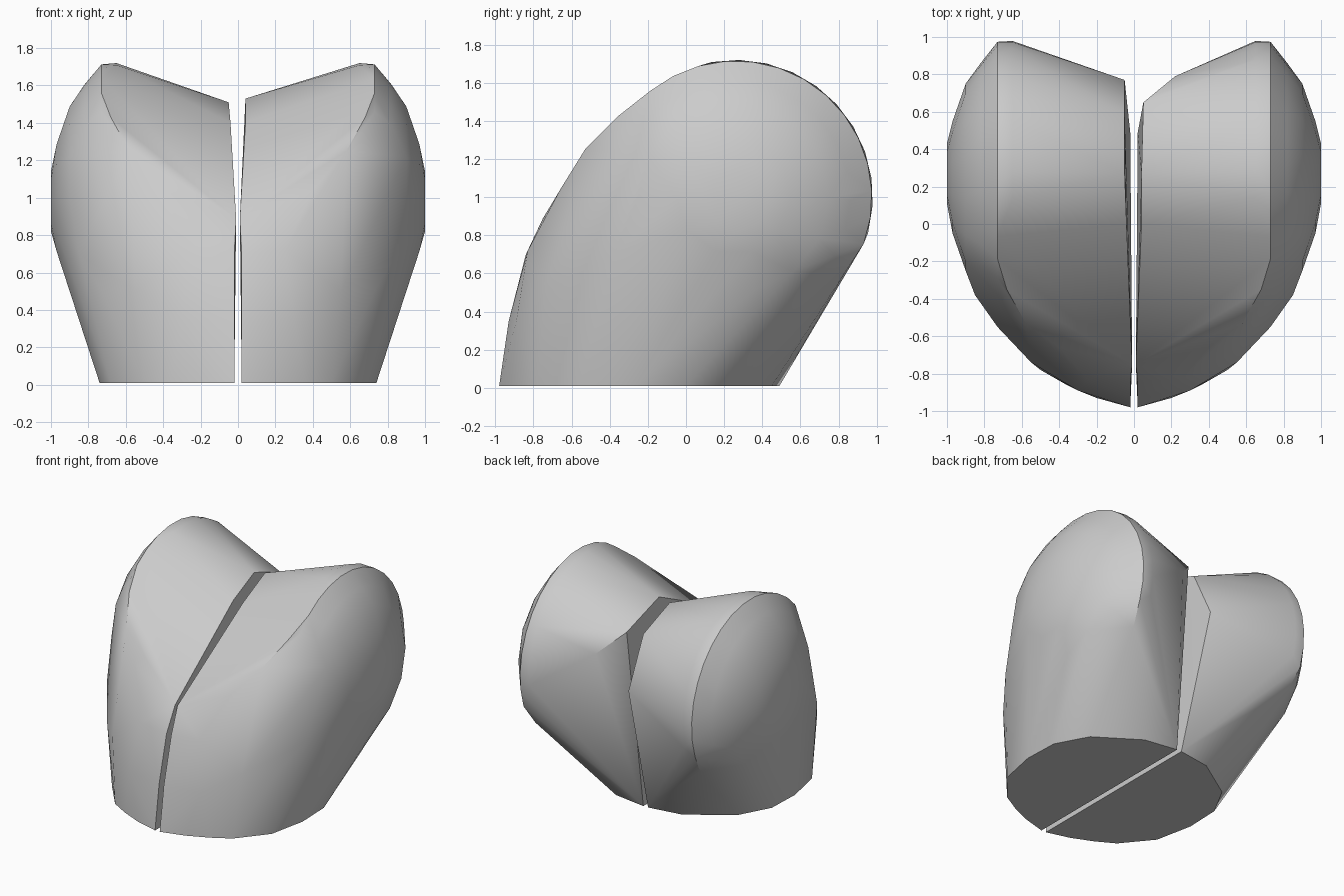
import bpy
import bmesh
from math import cos, sin, radians

# Remove the default cube if present
default = bpy.data.objects.get("Cube")
if default:
    bpy.data.objects.remove(default, do_unlink=True)

# Plain grey for the whole model
grey = bpy.data.materials.new("plain_grey")
grey.use_nodes = True
grey.diffuse_color = (0.6, 0.6, 0.6, 1)
shader = next(n for n in grey.node_tree.nodes if n.type == 'BSDF_PRINCIPLED')
shader.inputs["Base Color"].default_value = grey.diffuse_color


def arc(x, center_y, center_z, radius, start, end, steps):
    """Points on an arc lying in a plane of constant x."""
    points = []
    for i in range(steps + 1):
        angle = radians(start + (end - start) * i / steps)
        points.append((x, center_y + radius * cos(angle), center_z + radius * sin(angle)))
    return points


def convex_part(name, points, side):
    """Wrap a smooth-shaded convex shell around the points."""
    mesh = bpy.data.meshes.new(name)
    bm = bmesh.new()
    for x, y, z in points:
        bm.verts.new((side * x, y, z))
    hull = bmesh.ops.convex_hull(bm, input=bm.verts[:])
    unused = set(hull["geom_interior"]) | set(hull["geom_unused"])
    loose = [v for v in unused if isinstance(v, bmesh.types.BMVert) and v.is_valid]
    bmesh.ops.delete(bm, geom=loose, context='VERTS')
    bmesh.ops.dissolve_limit(bm, angle_limit=radians(1), verts=bm.verts[:], edges=bm.edges[:])
    bmesh.ops.recalc_face_normals(bm, faces=bm.faces[:])
    bm.to_mesh(mesh)
    bm.free()
    mesh.materials.append(grey)
    part = bpy.data.objects.new(name, mesh)
    bpy.context.collection.objects.link(part)
    bpy.ops.object.select_all(action='DESELECT')
    part.select_set(True)
    bpy.context.view_layer.objects.active = part
    bpy.ops.object.shade_smooth_by_angle(angle=radians(30))
    return part


# Flat half-oval base, from the front round to the back
base = [(x, y, 0.01) for x, y in (
    (.02, -.98), (.2, -.93), (.36, -.86), (.5, -.78), (.68, -.56),
    (.74, -.27), (.73, 0), (.6, .24), (.28, .45), (.02, .49))]

# Rounded outer lobe: two rim rings and the rings of the side bulge
lobe = arc(.65, .26, 1, .72, -15, 100, 10)
lobe += arc(.73, .26, 1, .715, -20, 140, 14)
lobe += arc(.82, .25, 1, .61, -30, 140, 12)
lobe += arc(.9, .25, 1, .5, 0, 360, 14)
lobe += arc(.97, .25, 1, .3, 0, 360, 10)
lobe += arc(1, .27, .98, .16, 0, 360, 8)
lobe.append((.7, .83, .6))

# Front ridge curving from the lobe down to the middle, and the front bulge
ridge = [(.68, -.35, 1.43), (.58, -.53, 1.25), (.4, -.66, 1.04), (.01, -.75, .89),
         (.25, -.83, .72), (.02, -.84, .7), (.02, -.93, .35), (.3, -.89, .35),
         (.55, -.74, .5), (.73, -.55, .5), (.85, -.38, .7)]

# Inner edges along the narrow slot; the two halves differ slightly
left_inner = [(.04, 0, 1.4), (.04, .27, 1.53), (.05, .65, 1.4), (.22, .79, 1.24)]
right_inner = [(.04, 0, 1.4), (.05, .27, 1.51), (.05, .59, 1.39), (.05, .77, 1.02)]

convex_part("left_half", base + lobe + ridge + left_inner, 1)
convex_part("right_half", base + lobe + ridge + right_inner, -1)
